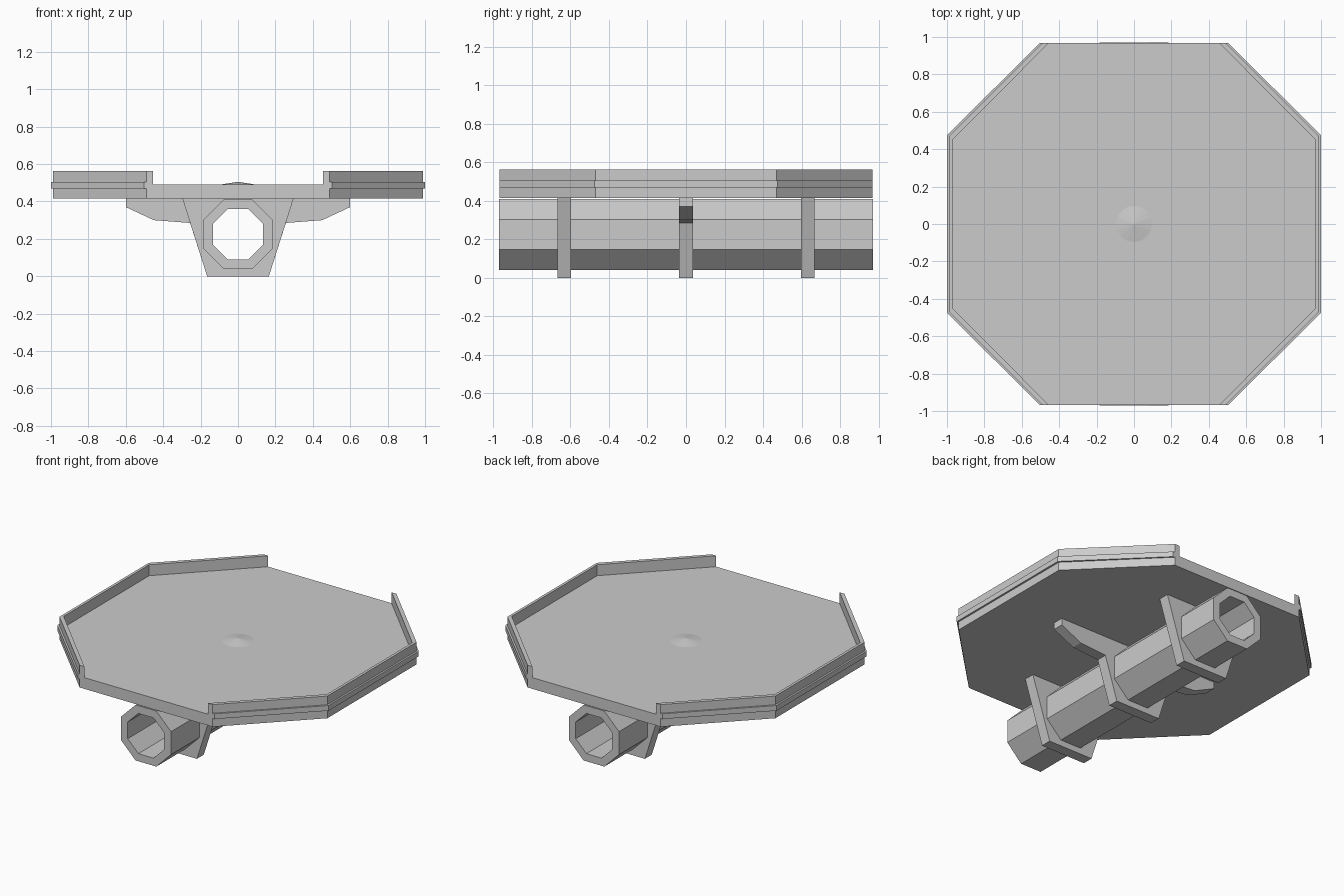
import bpy, bmesh, math

if "Cube" in bpy.data.objects:
    bpy.data.objects.remove(bpy.data.objects["Cube"])


def prism(name, loops, depth, loc, upright=False):
    """Extrude flat outline loops (later loops are holes) into a solid centred on loc."""
    cu = bpy.data.curves.new(name + "_outline", 'CURVE')
    cu.dimensions = '2D'
    cu.fill_mode = 'BOTH'
    cu.extrude = depth / 2
    for pts in loops:
        sp = cu.splines.new('POLY')
        sp.points.add(len(pts) - 1)
        for p, (a, b) in zip(sp.points, pts):
            p.co = (a, b, 0, 1)
        sp.use_cyclic_u = True
        sp.use_smooth = False
    tmp = bpy.data.objects.new(name + "_tmp", cu)
    bpy.context.collection.objects.link(tmp)
    bpy.context.view_layer.update()
    dg = bpy.context.evaluated_depsgraph_get()
    me = bpy.data.meshes.new_from_object(tmp.evaluated_get(dg))
    bpy.data.objects.remove(tmp)
    bpy.data.curves.remove(cu)
    bm = bmesh.new()
    bm.from_mesh(me)
    bmesh.ops.remove_doubles(bm, verts=bm.verts, dist=1e-5)
    bmesh.ops.recalc_face_normals(bm, faces=bm.faces)
    for f in bm.faces:
        f.smooth = False
    bm.to_mesh(me)
    bm.free()
    me.name = name
    ob = bpy.data.objects.new(name, me)
    bpy.context.collection.objects.link(ob)
    ob.location = loc
    if upright:
        ob.rotation_euler.x = math.pi / 2
    return ob


def octagon(apothem, cz):
    r = apothem / math.cos(math.pi / 8)
    return [(r * math.cos(math.pi / 8 + i * math.pi / 4),
             cz + r * math.sin(math.pi / 8 + i * math.pi / 4)) for i in range(8)]


def mirrored(half):
    """Close a right-hand half outline with its mirror image."""
    return half + [(-x, z) for x, z in reversed(half)]


Y = 0.968


def side(x_end, x_side, y_side):
    return [(x_end, -Y), (x_side, -y_side), (x_side, y_side), (x_end, Y)]


outer = side(0.49, 0.988, 0.47)
inner = side(0.455, 0.97, 0.45)
ridge_out = side(0.503, 1.0, 0.475)
ridge_in = side(0.475, 0.98, 0.46)

# deck slab
prism("deck", [mirrored(outer)], 0.075, (0, 0, 0.4525))

# raised rims and protruding ridge bands on both sides, open at front and back
for tag, s in (("right", 1), ("left", -1)):
    rim = [(s * x, y) for x, y in outer + inner[::-1]]
    band = [(s * x, y) for x, y in ridge_out + ridge_in[::-1]]
    prism("rim_" + tag, [rim], 0.075, (0, 0, 0.5255))
    prism("ridge_" + tag, [band], 0.035, (0, 0, 0.4875))

# octagonal tube under the deck
CZ = 0.225
prism("tube", [octagon(0.185, CZ), octagon(0.134, CZ)], 1.94, (0, 0, 0), True)

# support ribs around the tube, the middle one with wings
plain = [(0.165, 0), (0.297, 0.415)]
winged = [(0.165, 0), (0.256, 0.285), (0.45, 0.3), (0.6, 0.37), (0.6, 0.415)]
hole = octagon(0.16, CZ)
for name, half, y in (("front_rib", plain, -0.632), ("middle_rib", winged, 0),
                      ("back_rib", plain, 0.632)):
    prism(name, [mirrored(half), hole], 0.072, (0, y, 0), True)

# shallow cone in the middle of the deck
bm = bmesh.new()
bmesh.ops.create_cone(bm, cap_ends=True, segments=16, radius1=0.11, radius2=0, depth=0.017)
me = bpy.data.meshes.new("centre_cone")
bm.to_mesh(me)
bm.free()
cone = bpy.data.objects.new("centre_cone", me)
cone.location.z = 0.4965
bpy.context.collection.objects.link(cone)
